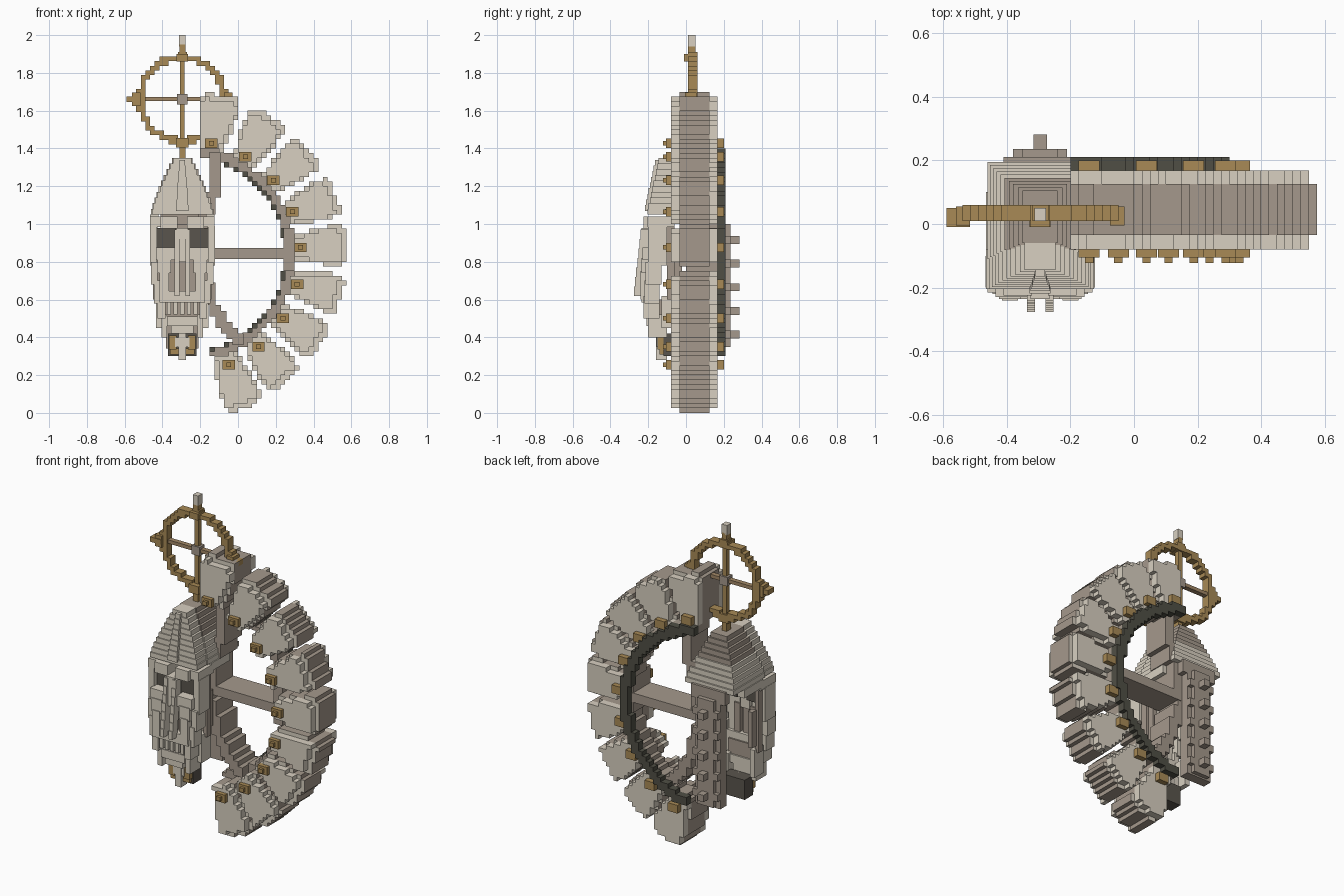
import bpy, bmesh, math
from mathutils import Vector

if "Cube" in bpy.data.objects:
    bpy.data.objects.remove(bpy.data.objects["Cube"])

MATS = {}
def material(name, r, g, b):
    m = bpy.data.materials.new(name)
    lin = [((c / 255 + 0.055) / 1.055) ** 2.4 for c in (r, g, b)]
    m.diffuse_color = (*lin, 1)
    m.use_nodes = True
    m.node_tree.nodes["Principled BSDF"].inputs["Base Color"].default_value = m.diffuse_color
    MATS[name] = m

material("bone", 216, 208, 193)
material("stone", 165, 153, 140)
material("gold", 168, 138, 86)
material("charcoal", 80, 79, 69)
material("shadow", 90, 85, 77)
material("old_wood", 162, 136, 103)

def finish(name, bm, *mats):
    me = bpy.data.meshes.new(name)
    bmesh.ops.recalc_face_normals(bm, faces=bm.faces)
    bm.to_mesh(me)
    bm.free()
    for m in mats:
        me.materials.append(MATS[m])
    ob = bpy.data.objects.new(name, me)
    bpy.context.collection.objects.link(ob)
    return ob

def add_box(bm, x0, x1, y0, y1, z0, z1):
    v = bmesh.ops.create_cube(bm, size=1)["verts"]
    for p in v:
        p.co = Vector(((x0 + x1) / 2 + p.co.x * (x1 - x0),
                       (y0 + y1) / 2 + p.co.y * (y1 - y0),
                       (z0 + z1) / 2 + p.co.z * (z1 - z0)))

def boxes(name, mat, *items):
    bm = bmesh.new()
    for b in items:
        add_box(bm, *b)
    return finish(name, bm, mat)

CX = -0.295   # centre line of the skull and the wheel
def pair(name, mat, *items):
    """Boxes given by distance from the centre line, on both sides of it."""
    out = []
    for a, b, *rest in items:
        out += [(CX + a, CX + b, *rest), (CX - b, CX - a, *rest)]
    return boxes(name, mat, *out)

def mid(name, mat, *items):
    return boxes(name, mat, *[(CX - h, CX + h, *r) for h, *r in items])

def slab(name, test, y0, y1, face_mat, rim_mat=None, cell=0.025):
    """Blocky slab: grid cells passing the test, extruded from y0 to y1."""
    n = int(2.2 / cell)
    cells = {(i, k) for i in range(-n // 2, n // 2) for k in range(0, n)
             if test((i + 0.5) * cell, (k + 0.5) * cell)}
    bm = bmesh.new()
    cache = {}
    def vert(i, y, k):
        if (i, y, k) not in cache:
            cache[i, y, k] = bm.verts.new((i * cell, y, k * cell))
        return cache[i, y, k]
    def quad(pts, idx):
        bm.faces.new([vert(*p) for p in pts]).material_index = idx
    rim = 1 if rim_mat else 0
    for i, k in cells:
        for y in (y0, y1):
            quad([(i, y, k), (i + 1, y, k), (i + 1, y, k + 1), (i, y, k + 1)], 0)
        for di, dk, a, b in ((-1, 0, (0, 0), (0, 1)), (1, 0, (1, 0), (1, 1)),
                             (0, -1, (0, 0), (1, 0)), (0, 1, (0, 1), (1, 1))):
            if (i + di, k + dk) not in cells:
                p, q = (i + a[0], k + a[1]), (i + b[0], k + b[1])
                quad([(p[0], y0, p[1]), (q[0], y0, q[1]),
                      (q[0], y1, q[1]), (p[0], y1, p[1])], rim)
    return finish(name, bm, face_mat, *([rim_mat] if rim_mat else []))

# Big arc carrying the petals
AX, AZ = -0.27, 0.84
def arc(r0, r1, a0, a1):
    def test(x, z):
        r, a = math.hypot(x - AX, z - AZ), math.degrees(math.atan2(z - AZ, x - AX))
        return r0 <= r <= r1 and a0 <= a <= a1
    return test
slab("back_arc", arc(0.515, 0.572, -76, 82), 0.165, 0.21, "charcoal", cell=0.025)
slab("inner_arc", arc(0.525, 0.572, -76, 82), 0.06, 0.165, "stone", cell=0.025)
boxes("arc_middle", "stone", (0.24, 0.3, 0.0, 0.165, 0.75, 0.98))

# Opposite arc curving behind the skull
def stroke(pts, w):
    pts = [Vector(p) for p in pts]
    def test(x, z):
        p = Vector((x, z))
        for a, b in zip(pts, pts[1:]):
            t = max(0, min(1, (p - a).dot(b - a) / (b - a).length_squared))
            if (p - a - t * (b - a)).length < w:
                return True
        return False
    return test
slab("skull_arc", stroke([(-0.11, 1.36), (-0.13, 1.18), (-0.19, 1.0), (-0.2, 0.8),
     (-0.14, 0.58), (-0.07, 0.46), (0.0, 0.38)], 0.032), 0.0, 0.165, "stone", cell=0.03)
boxes("cross_bar", "stone", (-0.2, 0.27, 0.0, 0.17, 0.815, 0.872))

# Petals around the arc with their clasps
def petal(angle, shrink):
    c, s = math.cos(angle), math.sin(angle)
    end = 0.865 - 0.022 * c + (0.014 if angle < -1.1 else 0)
    def test(x, z):
        u = (x - AX) * c + (z - AZ) * s
        v = abs(-(x - AX) * s + (z - AZ) * c)
        if not 0.57 < u < end - shrink:
            return False
        if u < 0.74:
            h = 0.06 + (u - 0.57) * 0.25
        elif u < 0.82:
            h = 0.104
        else:
            h = 0.104 - (u - 0.82) * 0.6
        return v < h - shrink * 0.4
    return test

for n in range(9):
    a = math.radians(77.6 - 18.55 * n + (1.5 if n == 8 else 0))
    slab(f"petal_core_{n}", petal(a, 0), -0.035, 0.125, "bone", "stone", 0.025)
    slab(f"petal_front_{n}", petal(a, 0.03), -0.08, -0.035, "bone", cell=0.025)
    slab(f"petal_back_{n}", petal(a, 0.02), 0.125, 0.168, "bone", cell=0.025)
    r = 0.602 + (0.026 * math.sin(a) ** 2 if a < 0 else 0)
    x, z = AX + r * math.cos(a), AZ + r * math.sin(a)
    boxes(f"clasp_{n}", "gold",
          (x - 0.033, x + 0.033, -0.105, -0.075, z - 0.025, z + 0.025),
          (x - 0.013, x + 0.013, -0.122, -0.1, z - 0.012, z + 0.012),
          (x - 0.033, x + 0.033, 0.16, 0.2, z - 0.025, z + 0.025))

# Halo wheel
WZ = 1.66
def wheel(x, z):
    return 0.205 < math.hypot(x - CX, z - WZ) < 0.241
slab("wheel_rim", wheel, 0.01, 0.06, "gold", cell=0.0245)
mid("wheel_upright_spoke", "gold", (0.013, 0.02, 0.05, 1.43, 1.88))
mid("wheel_cross_spoke", "old_wood", (0.22, 0.02, 0.05, 1.65, 1.672))
mid("wheel_hub", "stone", (0.027, 0.01, 0.06, WZ - 0.027, WZ + 0.027))
pair("wheel_side_points", "gold", (0.22, 0.295, -0.01, 0.05, 1.645, 1.675),
     (0.22, 0.265, -0.005, 0.055, 1.625, 1.695))
mid("wheel_end_points", "gold", (0.016, 0.01, 0.05, 1.86, 1.95), (0.03, -0.01, 0.06, 1.86, 1.9),
    (0.016, 0.01, 0.05, 1.35, 1.44), (0.033, -0.01, 0.06, 1.405, 1.455))
mid("wheel_tip", "bone", (0.018, 0.01, 0.05, 1.94, 2.0))

# Stepped hood of the skull, with lighter plates on its front
layers, front = [], []
for i in range(10):
    t = i / 9
    z = 1.05 + 0.03 * i
    h = 0.165 - 0.11 * t ** 1.25
    layers.append((h, -0.11 + 0.05 * t, 0.195 - 0.09 * t, z, z + 0.03))
    front.append((h - 0.006, -0.205 + 0.06 * t, -0.1 + 0.04 * t, z, z + 0.03))
mid("hood_lower", "bone", *layers[:5])
mid("hood_upper", "stone", *layers[5:])
mid("hood_front", "bone", *front)
mid("hood_ridge", "bone", *[(0.033 - 0.0022 * i, -0.218 + 0.0067 * i, -0.1,
    1.07 + 0.03 * i, 1.1 + 0.03 * i) for i in range(9)])

# Brow, eye sockets and cheeks
pair("brow", "bone", (0.025, 0.115, -0.225, -0.1, 0.975, 1.04),
     (0.1, 0.17, -0.205, -0.06, 0.985, 1.04), (0.125, 0.17, -0.08, 0.1, 1.0, 1.05))
pair("eye_socket", "shadow", (0.032, 0.137, -0.17, -0.12, 0.87, 0.978))
pair("cheek_post", "bone", (0.135, 0.172, -0.2, -0.1, 0.78, 0.99),
     (0.13, 0.165, -0.215, -0.13, 0.68, 0.8), (0.115, 0.15, -0.22, -0.14, 0.58, 0.7),
     (0.09, 0.13, -0.225, -0.14, 0.5, 0.62))
pair("cheek_bone", "bone", (0.04, 0.14, -0.23, -0.16, 0.81, 0.875),
     (0.06, 0.13, -0.235, -0.16, 0.74, 0.82), (0.07, 0.12, -0.24, -0.16, 0.6, 0.75))
pair("cheek_hollow", "stone", (0.035, 0.075, -0.2, -0.15, 0.6, 0.82))

# Nose
pair("nose_strip", "bone", *[(0.016, 0.042, -0.24 - 0.006 * i, -0.19 - 0.006 * i,
     0.92 - 0.05 * i, 0.97 - 0.05 * i) for i in range(7)])
mid("nose_bridge", "bone", (0.03, -0.235, -0.15, 0.8, 0.98))
mid("nose_hollow", "stone", (0.02, -0.2, -0.16, 0.64, 0.8))

# Teeth and jaw
mid("upper_jaw", "bone", (0.12, -0.235, -0.14, 0.585, 0.645))
mid("mouth", "stone", (0.1, -0.19, -0.13, 0.48, 0.6))
boxes("teeth", "bone", *[(CX + d - 0.011, CX + d + 0.011, -0.222, -0.17, 0.52, 0.6)
      for d in (-0.07, -0.035, 0, 0.035, 0.07)])
mid("lower_jaw", "bone", (0.08, -0.21, -0.12, 0.46, 0.51), (0.06, -0.2, -0.12, 0.42, 0.46))
pair("jaw_side", "bone", (0.08, 0.11, -0.2, -0.1, 0.4, 0.52),
     (0.11, 0.14, -0.13, -0.04, 0.45, 0.62))

# Chin ornament
mid("chin_back", "shadow", (0.075, -0.12, -0.04, 0.3, 0.42))
pair("chin_frame", "gold", (0.03, 0.07, -0.15, -0.1, 0.335, 0.41))
mid("chin_bar", "gold", (0.065, -0.14, -0.1, 0.31, 0.34))
mid("chin_drop", "bone", (0.02, -0.16, -0.1, 0.28, 0.42), (0.038, -0.155, -0.1, 0.35, 0.4))

# Side struts of the skull
pair("side_strut", "stone", (0.13, 0.155, -0.1, -0.06, 0.6, 1.0),
     (0.11, 0.14, -0.06, -0.02, 0.64, 0.86))

# Spine with knobs
mid("spine", "stone", (0.115, 0.165, 0.21, 0.98, 1.06), (0.085, 0.15, 0.21, 0.34, 1.0),
    (0.055, 0.2, 0.236, 0.35, 1.0))
mid("spine_knobs", "stone", *[(0.021, 0.22, 0.282, z - 0.021, z + 0.021)
    for z in (0.915, 0.79, 0.665, 0.54, 0.415)])
pair("spine_studs", "stone", *[(0.05, 0.085, 0.2, 0.236, z - 0.021, z + 0.021)
     for z in (0.915, 0.79, 0.665, 0.54, 0.415)])
